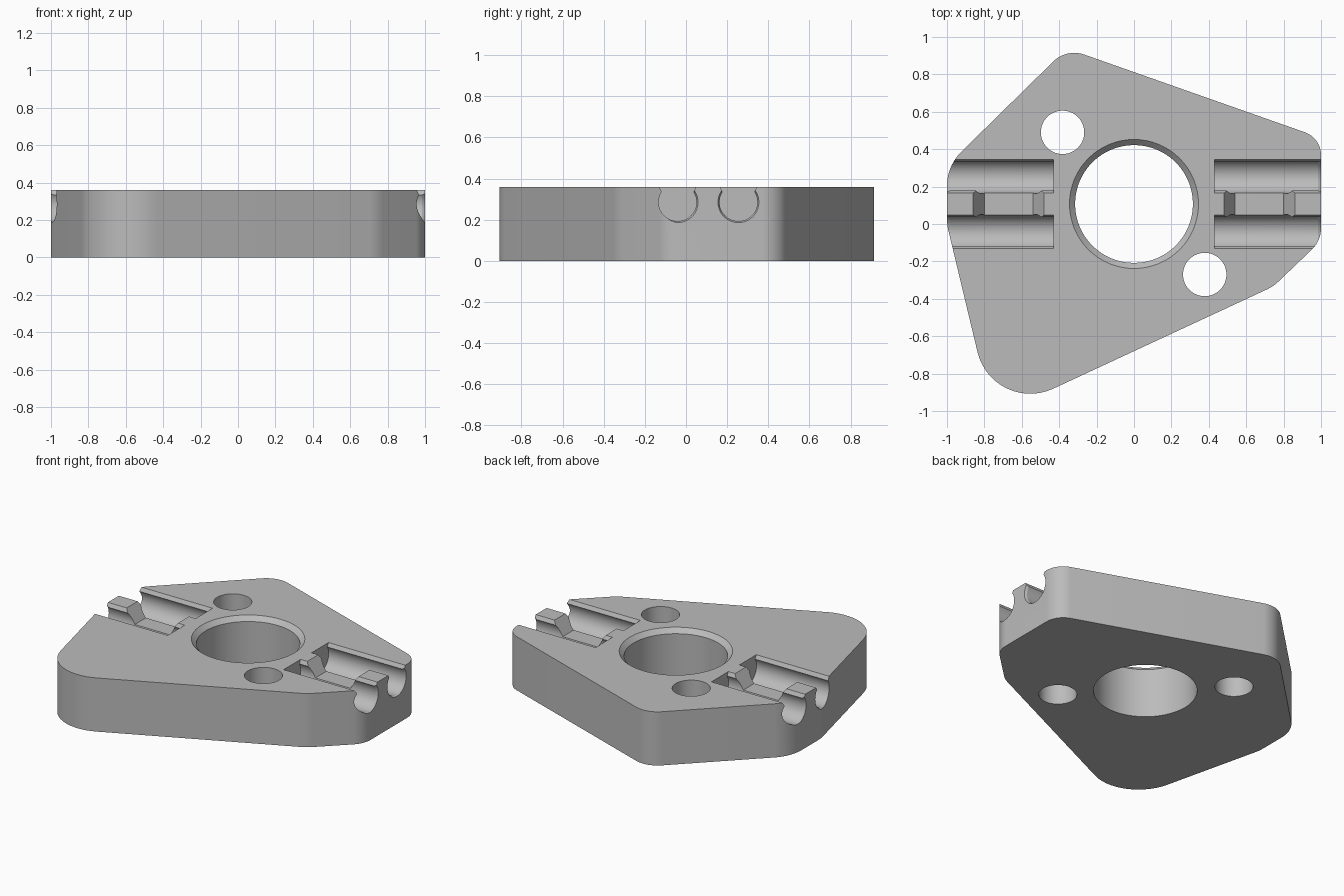
import bpy, bmesh, math
from mathutils import Vector, Matrix

if "Cube" in bpy.data.objects:
    bpy.data.objects.remove(bpy.data.objects["Cube"])

HEIGHT = 0.36
MID_Y = 0.107          # centre line of bore and channels
PITCH = 0.148          # channel offset from the centre line
CHANNEL_Z, CHANNEL_R = 0.285, 0.092

grey = bpy.data.materials.new("plain_grey")
grey.use_nodes = True
GREY = (0.5, 0.5, 0.5, 1)
grey.diffuse_color = GREY
grey.node_tree.nodes["Principled BSDF"].inputs["Base Color"].default_value = GREY


def add_object(name, bm):
    bmesh.ops.recalc_face_normals(bm, faces=bm.faces)
    mesh = bpy.data.meshes.new(name)
    bm.to_mesh(mesh)
    bm.free()
    mesh.materials.append(grey)
    obj = bpy.data.objects.new(name, mesh)
    bpy.context.collection.objects.link(obj)
    return obj


def prism(name, points, along):
    """Extrude a closed loop of 3D points along a vector."""
    bm = bmesh.new()
    face = bm.faces.new([bm.verts.new(p) for p in points])
    out = bmesh.ops.extrude_face_region(bm, geom=[face])
    moved = [v for v in out["geom"] if isinstance(v, bmesh.types.BMVert)]
    bmesh.ops.translate(bm, verts=moved, vec=along)
    return add_object(name, bm)


def cone(name, centre, r1, r2, depth, axis="Z"):
    """Round cutter; r1 at the low end of the axis, r2 at the high end."""
    bm = bmesh.new()
    turn = Matrix.Rotation(math.pi / 2, 4, "Y") if axis == "X" else Matrix()
    bmesh.ops.create_cone(bm, cap_ends=True, segments=64, radius1=r1, radius2=r2,
                          depth=depth, matrix=Matrix.Translation(centre) @ turn)
    return add_object(name, bm)


def rounded(corners, steps=14):
    """Replace each (x, y, radius) corner by a tangent arc."""
    pts = []
    for i, (x, y, r) in enumerate(corners):
        p = Vector((x, y))
        a = (Vector(corners[i - 1][:2]) - p).normalized()
        b = (Vector(corners[(i + 1) % len(corners)][:2]) - p).normalized()
        half = a.angle(b) / 2
        centre = p + (a + b).normalized() * r / math.sin(half)
        start = p + a * r / math.tan(half) - centre
        end = p + b * r / math.tan(half) - centre
        sweep = math.atan2(start.x * end.y - start.y * end.x, start.dot(end))
        for k in range(steps + 1):
            q = centre + Matrix.Rotation(sweep * k / steps, 2) @ start
            pts.append((q.x, q.y, 0))
    return pts


# Plate with rounded corners
plate = prism("plate", rounded([
    (-0.36, 0.939, 0.16), (-1, 0.311, 0.26), (-1, -0.003, 0.3),
    (-0.754, -1.03, 0.29), (0.745, -0.334, 0.25), (1, -0.09, 0.16),
    (1, 0.46, 0.13)]), (0, 0, HEIGHT))

# Central bore with chamfer, and two bolt holes
cutters = [
    cone("bore_cutter", (0, MID_Y, 0.2), 0.315, 0.315, 1),
    cone("bore_chamfer_cutter", (0, MID_Y, HEIGHT), 0.315, 0.375, 0.06),
    cone("bolt_hole_cutter", (-0.382, 0.49, 0.2), 0.116, 0.116, 1),
    cone("bolt_hole_cutter", (0.378, -0.27, 0.2), 0.116, 0.116, 1)]

# Clip channel section: open circle with flared lips
neck = math.radians(33)
section = []
for k in range(49):
    a = math.pi - neck + (math.pi + 2 * neck) * k / 48
    section.append((CHANNEL_R * math.cos(a), CHANNEL_Z + CHANNEL_R * math.sin(a)))
section += [(0.09, HEIGHT), (0.09, 0.5), (-0.09, 0.5), (-0.09, HEIGHT)]

# Notch section across the rib between the channels
notch = [(0.48, HEIGHT), (0.54, 0.265), (0.80, 0.265), (0.86, HEIGHT),
         (0.86, 0.5), (0.48, 0.5)]

for side in (-1, 1):
    for row in (-1, 1):
        y = MID_Y + row * PITCH
        loop = [(side * 0.43, y + u, z) for u, z in section]
        cutters.append(prism("channel_cutter", loop, (side * 0.7, 0, 0)))
        ends = (0.112, 0.087) if side < 0 else (0.087, 0.112)
        cutters.append(cone("channel_mouth_cutter", (side, y, CHANNEL_Z),
                            *ends, 0.05, "X"))
    loop = [(side * x, MID_Y - PITCH / 2 - 0.03, z) for x, z in notch]
    cutters.append(prism("rib_notch_cutter", loop, (0, PITCH + 0.06, 0)))

# Cut everything out of the plate, then drop the cutters
bpy.context.view_layer.objects.active = plate
for cutter in cutters:
    cutter.hide_render = True
    mod = plate.modifiers.new("cut", "BOOLEAN")
    mod.operation, mod.solver, mod.object = "DIFFERENCE", "EXACT", cutter
    bpy.ops.object.modifier_apply(modifier=mod.name)
for cutter in cutters:
    bpy.data.objects.remove(cutter)

bpy.ops.object.select_all(action="DESELECT")
plate.select_set(True)
bpy.ops.object.shade_smooth_by_angle(angle=math.radians(25))
